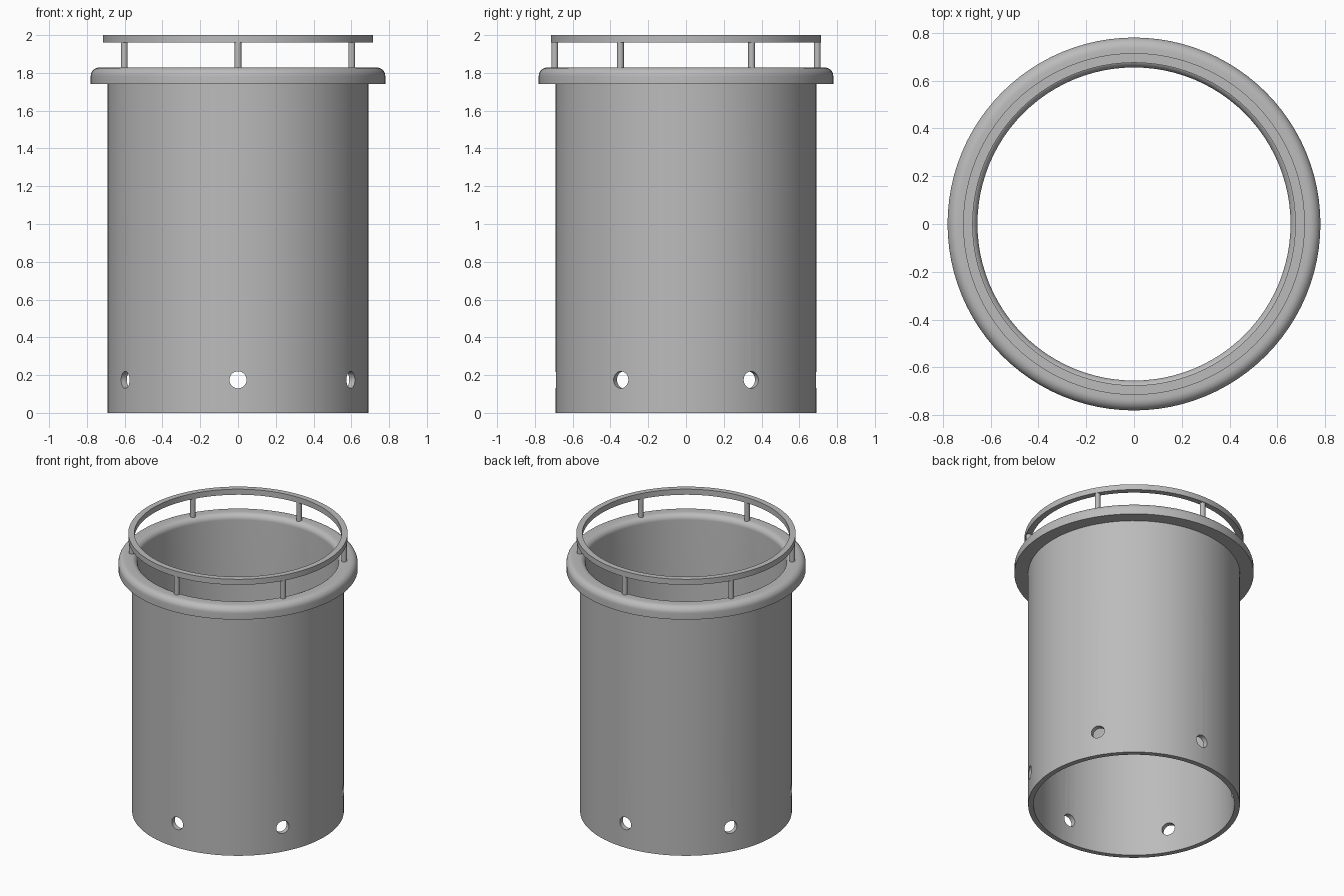
import bpy, bmesh, math
from mathutils import Matrix, Vector

cube = bpy.data.objects.get("Cube")
if cube:
    bpy.data.objects.remove(cube, do_unlink=True)

grey = bpy.data.materials.new("plain grey")
grey.use_nodes = True
colour = (0.5, 0.5, 0.5, 1)
grey.diffuse_color = colour
grey.node_tree.nodes["Principled BSDF"].inputs["Base Color"].default_value = colour

ANGLES = [math.radians(30 + 60 * i) for i in range(6)]


def make_object(name, bm):
    bmesh.ops.recalc_face_normals(bm, faces=bm.faces)
    mesh = bpy.data.meshes.new(name)
    bm.to_mesh(mesh)
    bm.free()
    mesh.materials.append(grey)
    obj = bpy.data.objects.new(name, mesh)
    bpy.context.collection.objects.link(obj)
    return obj


def activate(obj):
    bpy.ops.object.select_all(action="DESELECT")
    obj.select_set(True)
    bpy.context.view_layer.objects.active = obj


def smooth(obj):
    activate(obj)
    bpy.ops.object.shade_smooth_by_angle(angle=math.radians(35))


def lathe(name, profile, segments=96):
    """Revolve a closed (radius, height) profile around z."""
    bm = bmesh.new()
    rings = []
    for i in range(segments):
        a = math.tau * i / segments
        rings.append([bm.verts.new((r * math.cos(a), r * math.sin(a), z))
                      for r, z in profile])
    n = len(profile)
    for i in range(segments):
        a, b = rings[i], rings[(i + 1) % segments]
        for j in range(n):
            k = (j + 1) % n
            bm.faces.new((a[j], b[j], b[k], a[k]))
    return make_object(name, bm)


def arc(r, z, radius, start, end, steps=8):
    angles = [math.radians(start + (end - start) * i / steps) for i in range(steps + 1)]
    return [(r + radius * math.cos(a), z + radius * math.sin(a)) for a in angles]


def radial_cylinders(name, radius, depth, distance, height, lying, segments):
    """Six cylinders around the axis, upright or pointing outwards."""
    bm = bmesh.new()
    for a in ANGLES:
        d = Vector((math.cos(a), math.sin(a), 0))
        turn = d.to_track_quat("Z", "Y").to_matrix().to_4x4() if lying else Matrix()
        place = Matrix.Translation(d * distance + Vector((0, 0, height)))
        bmesh.ops.create_cone(bm, cap_ends=True, segments=segments, radius1=radius,
                              radius2=radius, depth=depth, matrix=place @ turn)
    return make_object(name, bm)


# Hollow barrel with a rounded collar at the top
INNER, OUTER, COLLAR = 0.655, 0.69, 0.78
UNDER, TOP, FILLET = 1.74, 1.828, 0.045
profile = [(INNER, 0), (OUTER, 0), (OUTER, UNDER), (COLLAR, UNDER)]
profile += arc(COLLAR - FILLET, TOP - FILLET, FILLET, 0, 90)
profile += arc(INNER + FILLET - 0.005, TOP - FILLET + 0.005, FILLET - 0.005, 90, 180)
barrel = lathe("barrel", profile)

# Round holes through the barrel wall near the base
cutter = radial_cylinders("hole_cutter", 0.045, 0.2, 0.67, 0.175, True, 32)
cutter.hide_render = True
cut = barrel.modifiers.new("holes", "BOOLEAN")
cut.operation = "DIFFERENCE"
cut.solver = "EXACT"
cut.object = cutter
activate(barrel)
bpy.ops.object.modifier_apply(modifier=cut.name)
bpy.data.objects.remove(cutter, do_unlink=True)
smooth(barrel)

# Flat guard ring carried on six thin posts
ring = lathe("guard_ring", [(0.675, 1.96), (0.715, 1.96), (0.715, 2), (0.675, 2)])
smooth(ring)
posts = radial_cylinders("guard_posts", 0.018, 0.15, 0.695, 1.89, False, 20)
smooth(posts)
